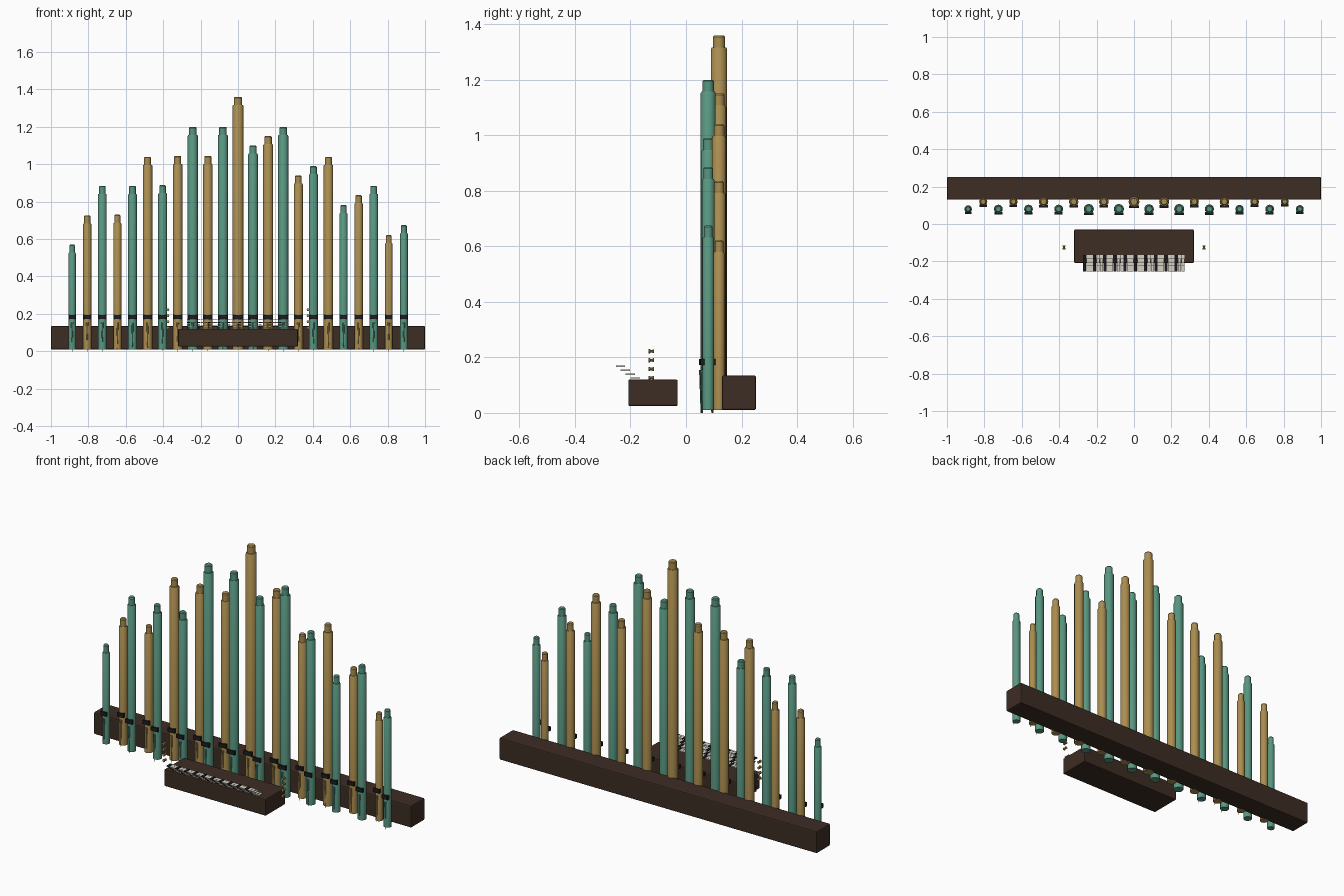
import bpy, bmesh, math
from mathutils import Matrix

if "Cube" in bpy.data.objects:
    bpy.data.objects.remove(bpy.data.objects["Cube"])


def mat(name, rgb):
    m = bpy.data.materials.new(name)
    m.diffuse_color = (*rgb, 1)
    m.use_nodes = True
    m.node_tree.nodes["Principled BSDF"].inputs["Base Color"].default_value = m.diffuse_color
    return m


GREEN = mat("verdigris green", (0.10, 0.31, 0.22))
GOLD = mat("old gold", (0.41, 0.27, 0.08))
WOOD = mat("dark wood", (0.048, 0.026, 0.018))
BLACK = mat("black", (0.012, 0.012, 0.013))
IVORY = mat("ivory", (0.68, 0.65, 0.57))


def finish(name, bm, material, smooth=True):
    me = bpy.data.meshes.new(name)
    bmesh.ops.recalc_face_normals(bm, faces=bm.faces)
    bm.to_mesh(me)
    bm.free()
    me.materials.append(material)
    ob = bpy.data.objects.new(name, me)
    bpy.context.collection.objects.link(ob)
    if smooth:
        bpy.context.view_layer.objects.active = ob
        ob.select_set(True)
        bpy.ops.object.shade_smooth_by_angle(angle=math.radians(35))
        ob.select_set(False)
    return ob


def add_box(bm, x, y, z):
    """Box from (min, max) pairs."""
    c = [(a + b) / 2 for a, b in (x, y, z)]
    s = [b - a for a, b in (x, y, z)]
    bmesh.ops.create_cube(bm, size=1, matrix=Matrix.Translation(c) @ Matrix.Diagonal((*s, 1)))


def box(name, x, y, z, material, bevel=0.0):
    bm = bmesh.new()
    add_box(bm, x, y, z)
    ob = finish(name, bm, material, False)
    if bevel:
        b = ob.modifiers.new("bevel", 'BEVEL')
        b.width, b.segments = bevel, 2
    return ob


def add_lathe(bm, profile, matrix, n=16):
    """Closed solid of revolution from (radius, height) pairs."""
    rings = [[bm.verts.new(matrix @ Matrix.Rotation(2 * math.pi * i / n, 4, 'Z')
                           @ Matrix.Translation((r, 0, h)).to_translation())
              for i in range(n)] for r, h in profile]
    for a, b in zip(rings, rings[1:]):
        for i in range(n):
            j = (i + 1) % n
            bm.faces.new((a[i], a[j], b[j], b[i]))
    bm.faces.new(rings[0][::-1])
    bm.faces.new(rings[-1])


# Wind chest and console
box("wind_chest", (-1, 1), (0.13, 0.252), (0.01, 0.135), WOOD, 0.006)
box("console", (-0.32, 0.32), (-0.208, -0.03), (0.025, 0.12), WOOD, 0.005)

# Pipes: alternating green front row and gold back row
heights = [0.57, 0.727, 0.885, 0.73, 0.885, 1.04, 0.888, 1.045, 1.20, 1.045, 1.20, 1.36,
           1.10, 1.15, 1.20, 0.94, 0.99, 1.04, 0.782, 0.835, 0.885, 0.622, 0.675]
for i, h in enumerate(heights):
    x = (i - 11) * 0.0806
    y, color = ((0.08, GREEN), (0.119, GOLD))[i % 2]
    r = 0.0135 + 0.0112 * h
    c, top = 0.75 * r, h - 0.043
    place = Matrix.Translation((x, y, 0))

    bm = bmesh.new()
    add_lathe(bm, [(r, 0.01), (r, top - 0.005), (r - 0.003, top), (c, top),
                   (c, h - 0.005), (c - 0.004, h)], place)
    finish(f"pipe_{i + 1}", bm, color)

    # Slender pointed foot and dark mouth on the pipe front
    bm = bmesh.new()
    add_lathe(bm, [(0.0005, 0.0), (0.006, 0.155)], Matrix.Translation((x, y - r, 0)), 8)
    finish(f"pipe_foot_{i + 1}", bm, color)
    box(f"pipe_mouth_{i + 1}", (x - 0.92 * r, x + 0.92 * r), (y - r - 0.006, y - r + 0.008),
        (0.172, 0.195), BLACK)

# Four stepped keyboards of pale and dark keys
pale, dark = bmesh.new(), bmesh.new()
for row in range(4):
    y0 = -0.253 + 0.0178 * row
    z0 = 0.166 - 0.0143 * row
    for k in range(10):
        x = -0.265 + 0.0545 * k
        add_box(dark, (x - 0.008, x + 0.008), (y0, y0 + 0.033), (z0, z0 + 0.005))
        for dx in (0.0185, 0.0365):
            add_box(pale, (x + dx - 0.0085, x + dx + 0.0085), (y0, y0 + 0.033), (z0, z0 + 0.004))
finish("pale_keys", pale, IVORY, False)
finish("dark_keys", dark, BLACK, False)

# Stop knobs in a column at each side of the console
for side, sx in (("left", -1), ("right", 1)):
    bm = bmesh.new()
    for k in range(4):
        m = Matrix.Translation((0.375 * sx, -0.135, 0.126 + 0.032 * k)) @ Matrix.Rotation(-math.pi / 2, 4, 'X')
        add_lathe(bm, [(0.008, 0), (0.008, 0.005), (0.005, 0.007), (0.005, 0.014),
                       (0.0075, 0.016), (0.0075, 0.02)], m, 10)
    finish(f"{side}_stop_knobs", bm, GOLD)
